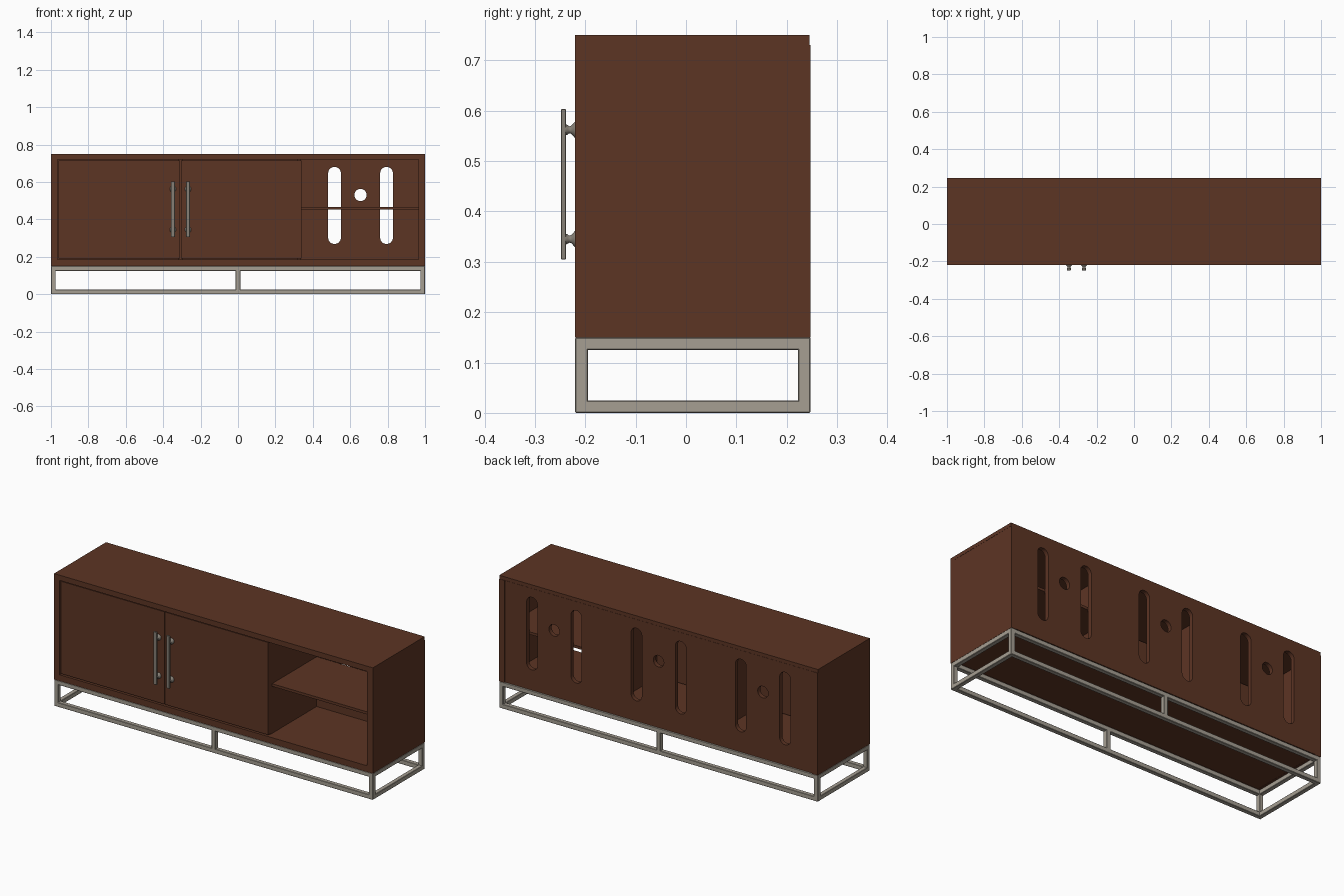
import bpy, bmesh, math
from mathutils import Matrix

if "Cube" in bpy.data.objects:
    bpy.data.objects.remove(bpy.data.objects["Cube"])


def material(name, rgb):
    m = bpy.data.materials.new(name)
    m.diffuse_color = (*rgb, 1)
    m.use_nodes = True
    m.node_tree.nodes["Principled BSDF"].inputs["Base Color"].default_value = m.diffuse_color
    return m


WOOD = material("brown wood", (0.108, 0.035, 0.0175))
STEEL = material("brushed steel", (0.38, 0.345, 0.29))
GREY = material("handle grey", (0.24, 0.215, 0.18))


def finish(name, bm, mat):
    bmesh.ops.recalc_face_normals(bm, faces=bm.faces[:])
    me = bpy.data.meshes.new(name)
    bm.to_mesh(me)
    bm.free()
    me.materials.append(mat)
    ob = bpy.data.objects.new(name, me)
    bpy.context.collection.objects.link(ob)
    return ob


def box(name, x, y, z, mat=WOOD, bevel=0):
    bm = bmesh.new()
    bmesh.ops.create_cube(bm, size=1)
    for v in bm.verts:
        for i, (a, b) in enumerate((x, y, z)):
            v.co[i] = a if v.co[i] < 0 else b
    if bevel:
        bmesh.ops.bevel(bm, geom=bm.edges[:], offset=bevel, segments=1, affect='EDGES')
    return finish(name, bm, mat)


def prism(name, pts, y0, y1, mat=WOOD):
    """Extrude an outline in the xz plane from y0 to y1."""
    bm = bmesh.new()
    f = bm.faces.new([bm.verts.new((x, y0, z)) for x, z in pts])
    ext = bmesh.ops.extrude_face_region(bm, geom=[f])
    for v in ext['geom']:
        if isinstance(v, bmesh.types.BMVert):
            v.co.y = y1
    return finish(name, bm, mat)


# Outer carcass boards
box("top_board", (-1, 1), (-0.195, 0.245), (0.73, 0.75))
box("inner_ceiling", (-0.965, 0.965), (-0.195, 0.222), (0.72, 0.73))
box("floor_board", (-0.965, 0.965), (-0.195, 0.222), (0.151, 0.185))
for s, n in ((-1, "left"), (1, "right")):
    box(n + "_side", sorted((s * 0.965, s * 0.999)), (-0.195, 0.247), (0.15, 0.73))

# Mitred front frame
outer = [(-1, 0.15), (1, 0.15), (1, 0.75), (-1, 0.75)]
inner = [(-0.965, 0.185), (0.965, 0.185), (0.965, 0.72), (-0.965, 0.72)]
for i, n in enumerate(("bottom", "right", "top", "left")):
    j = (i + 1) % 4
    prism("front_frame_" + n, [outer[i], outer[j], inner[j], inner[i]], -0.22, -0.195)

# Dividers, open shelf and doors
for n, x in (("left", -0.318), ("right", 0.318)):
    box(n + "_divider", (x, x + 0.02), (-0.193, 0.222), (0.185, 0.72))
box("shelf", (0.338, 0.965), (-0.178, 0.222), (0.452, 0.467))
box("left_door", (-0.96, -0.31), (-0.215, -0.195), (0.191, 0.715))
box("right_door", (-0.306, 0.34), (-0.215, -0.195), (0.191, 0.715))


# Back panel with cable slots and round holes
def stadium(cx, cz, r, half):
    pts = []
    for end in (0, 1):
        for k in range(17):
            a = math.pi * (end + k / 16)
            pts.append((cx + r * math.cos(a), cz + r * math.sin(a) + (-half if end else half)))
    return pts


outlines = [[(-0.965, 0.153), (0.965, 0.153), (0.965, 0.73), (-0.965, 0.73)]]
for cx in (-0.655, 0, 0.655):
    for dx in (-0.139, 0.139):
        outlines.append(stadium(cx + dx, 0.474, 0.034, 0.172))
    outlines.append([(cx + 0.033 * math.cos(math.tau * k / 32),
                      0.53 + 0.033 * math.sin(math.tau * k / 32)) for k in range(32)])
cu = bpy.data.curves.new("back_outline", 'CURVE')
cu.dimensions = '2D'
cu.fill_mode = 'BOTH'
cu.extrude = 0.012
for pts in outlines:
    sp = cu.splines.new('POLY')
    sp.points.add(len(pts) - 1)
    for p, (x, z) in zip(sp.points, pts):
        p.co = (x, z, 0, 1)
    sp.use_cyclic_u = True
tmp = bpy.data.objects.new("back_outline", cu)
bpy.context.collection.objects.link(tmp)
bpy.context.view_layer.update()
dg = bpy.context.evaluated_depsgraph_get()
src = bpy.data.meshes.new_from_object(tmp.evaluated_get(dg))
bm = bmesh.new()
bm.from_mesh(src)
bmesh.ops.remove_doubles(bm, verts=bm.verts[:], dist=1e-5)
bm.transform(Matrix.Translation((0, 0.234, 0)) @ Matrix.Rotation(math.pi / 2, 4, 'X'))
bpy.data.objects.remove(tmp)
back = finish("back_panel", bm, WOOD)
back.data.materials.clear()
back.data.materials.append(WOOD)
for p in back.data.polygons:
    p.material_index = 0
    p.use_smooth = False

# Steel base: two rail loops joined by six posts
T = 0.025
Y0, Y1 = -0.22, 0.247
for n, z in (("lower", 0.0), ("upper", 0.15 - T)):
    for m, y in (("front", Y0), ("back", Y1 - T)):
        box(f"base_{n}_{m}_rail", (-1, 1), (y, y + T), (z, z + T), STEEL, 0.002)
    for m, x in (("left", -1), ("right", 1 - T)):
        box(f"base_{n}_{m}_rail", (x, x + T), (Y0 + 0.002, Y1 - 0.002), (z, z + T), STEEL, 0.002)
for m, y in (("front", Y0), ("back", Y1 - T)):
    for n, x in (("left", -1), ("middle", -T / 2), ("right", 1 - T)):
        box(f"base_{m}_{n}_post", (x, x + T), (y, y + T), (0.002, 0.148), STEEL, 0.002)


# Door handles: flat bar on two flared standoffs
def standoff(name, x, z):
    prof = [(0, -0.240), (0.011, -0.240), (0.010, -0.236), (0.007, -0.232),
            (0.008, -0.228), (0.012, -0.224), (0.017, -0.220), (0.017, -0.213), (0, -0.213)]
    bm = bmesh.new()
    vs = [bm.verts.new((x + r, y, z)) for r, y in prof]
    es = [bm.edges.new(e) for e in zip(vs, vs[1:])]
    bmesh.ops.spin(bm, geom=vs + es, cent=(x, 0, z), axis=(0, 1, 0), angle=math.tau, steps=20)
    bmesh.ops.remove_doubles(bm, verts=bm.verts[:], dist=1e-5)
    ob = finish(name, bm, GREY)
    for p in ob.data.polygons:
        p.use_smooth = abs(p.normal.y) < 0.95


for n, x in (("left", -0.348), ("right", -0.267)):
    box(n + "_handle_bar", (x - 0.01, x + 0.01), (-0.248, -0.238), (0.305, 0.603), GREY, 0.001)
    for m, z in (("lower", 0.345), ("upper", 0.562)):
        standoff(f"{n}_handle_{m}_standoff", x, z)
